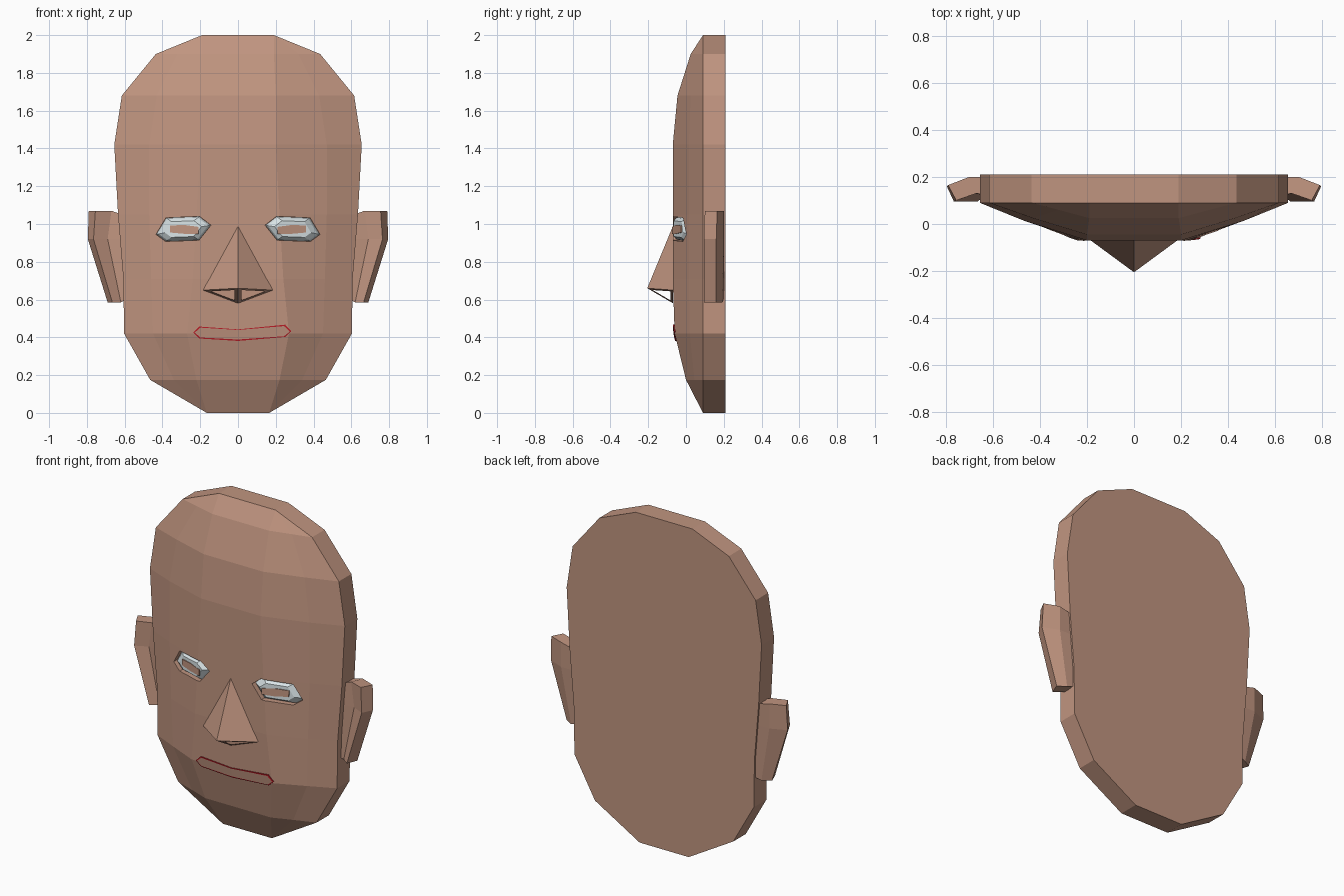
import bpy, bmesh
from mathutils import Vector
from mathutils.bvhtree import BVHTree

if "Cube" in bpy.data.objects:
    bpy.data.objects.remove(bpy.data.objects["Cube"])


def material(name, rgb):
    m = bpy.data.materials.new(name)
    m.diffuse_color = (*rgb, 1)
    m.use_nodes = True
    m.node_tree.nodes["Principled BSDF"].inputs["Base Color"].default_value = m.diffuse_color
    return m


SKIN = material("skin", (0.53, 0.30, 0.215))
WHITE = material("eye_white", (0.70, 0.78, 0.80))
RED = material("lip_red", (0.50, 0.012, 0.02))


def finish(name, bm, mats, recalc=True):
    bmesh.ops.remove_doubles(bm, verts=bm.verts, dist=0.0005)
    if recalc:
        bmesh.ops.recalc_face_normals(bm, faces=bm.faces)
    me = bpy.data.meshes.new(name)
    bm.to_mesh(me)
    bm.free()
    for m in mats:
        me.materials.append(m)
    ob = bpy.data.objects.new(name, me)
    bpy.context.collection.objects.link(ob)
    return ob


def loft(bm, rings, cap_start=True, cap_end=True, mats=None):
    """Bridge closed rings of points; mats gives a material index per band."""
    vs = [[bm.verts.new(p) for p in r] for r in rings]
    for k, (a, b) in enumerate(zip(vs, vs[1:])):
        n = len(a)
        for i in range(n):
            j = (i + 1) % n
            f = bm.faces.new((a[i], a[j], b[j], b[i]))
            f.material_index = mats[k] if mats else 0
    if cap_start:
        bm.faces.new(vs[0][::-1])
    if cap_end:
        f = bm.faces.new(vs[-1])
        f.material_index = mats[-1] if mats else 0


# Head: rows of (z, rim x, middle x, middle y, inner x, inner y)
RIM, BACK = 0.09, 0.21
rows = [
    (0.00, 0.165, 0.165, 0.09, 0.165, 0.09),
    (0.175, 0.465, 0.34, 0.045, 0.22, 0.0),
    (0.42, 0.603, 0.45, 0.02, 0.27, -0.06),
    (0.71, 0.607, 0.46, 0.015, 0.24, -0.07),
    (1.05, 0.635, 0.47, 0.015, 0.22, -0.07),
    (1.42, 0.655, 0.47, 0.015, 0.20, -0.07),
    (1.68, 0.615, 0.43, 0.025, 0.20, -0.045),
    (1.90, 0.435, 0.32, 0.06, 0.19, 0.025),
    (2.00, 0.19, 0.19, 0.09, 0.19, 0.09),
]
bm = bmesh.new()
rings = []
for z, xr, xm, ym, xi, yi in rows:
    half = [(xi, yi), (xm, ym), (xr, RIM), (xr, BACK)]
    rings.append([(-x, y, z) for x, y in half[::-1]] + [(x, y, z) for x, y in half])
verts = [[bm.verts.new(p) for p in r] for r in rings]
for a, b in zip(verts, verts[1:]):
    for i in range(8):
        j = (i + 1) % 8
        bm.faces.new((a[i], a[j], b[j], b[i]))
for r in (verts[0], verts[-1]):
    bm.faces.new((r[0], r[1], r[6], r[7]))
bmesh.ops.remove_doubles(bm, verts=bm.verts, dist=0.0005)
bmesh.ops.dissolve_degenerate(bm, edges=bm.edges, dist=0.0005)
tree = BVHTree.FromBMesh(bm)
head = finish("head", bm, [SKIN])


def surf(x, z):
    """y of the face surface at x, z."""
    return tree.ray_cast(Vector((x, -1, z)), Vector((0, 1, 0)))[0].y


def on_face(pts, depth):
    return [(x, surf(x, z) + depth, z) for x, z in pts]


def scaled(pts, s):
    cx = sum(p[0] for p in pts) / len(pts)
    cz = sum(p[1] for p in pts) / len(pts)
    return [(cx + (x - cx) * s, cz + (z - cz) * s) for x, z in pts]


# Eyes: recessed sockets, each holding a raised white with a small flat iris
eye_shape = [(0.132, 0.995), (0.197, 1.045), (0.388, 1.037),
             (0.445, 0.943), (0.39, 0.903), (0.20, 0.91)]
for side, label in ((1, "right"), (-1, "left")):
    pts = [(side * x, z) for x, z in eye_shape]
    hole = scaled(pts, 0.93)

    bm = bmesh.new()
    loft(bm, [[(x, -0.3, z) for x, z in hole], on_face(hole, 0.035)])
    cutter = finish("socket_cutter", bm, [SKIN])
    cutter.hide_render = True
    mod = head.modifiers.new("socket", "BOOLEAN")
    mod.operation, mod.solver, mod.object = "DIFFERENCE", "EXACT", cutter
    bpy.context.view_layer.objects.active = head
    bpy.ops.object.modifier_apply(modifier=mod.name)
    bpy.data.objects.remove(cutter)

    bm = bmesh.new()
    loft(bm, [on_face(scaled(pts, s), d) for s, d in
              ((0.92, 0.036), (0.84, 0.02), (0.62, 0.002))], cap_start=True)
    finish(label + "_eye_white", bm, [WHITE])

    iris = [(side * x, z) for x, z in
            ((0.21, 0.948), (0.21, 0.985), (0.285, 0.995), (0.36, 0.992),
             (0.36, 0.955), (0.285, 0.948))]
    bm = bmesh.new()
    loft(bm, [on_face(iris, 0.004), on_face(iris, -0.003)])
    finish(label + "_iris", bm, [SKIN])

# Nose: open pyramid with a triangular nostril hole on each lower face
bm = bmesh.new()
top, tip, base = Vector((0, -0.069, 0.99)), Vector((0, -0.205, 0.66)), Vector((0, -0.068, 0.58))
for side in (1, -1):
    wing = Vector((side * 0.185, -0.069, 0.65))
    order = (top, tip, wing) if side > 0 else (top, wing, tip)
    bm.faces.new([bm.verts.new(p) for p in order])
    tri = [tip, base, wing] if side > 0 else [tip, wing, base]
    mid = sum(tri, Vector()) / 3
    loft(bm, [tri, [mid + (p - mid) * 0.68 for p in tri]], False, False)
finish("nose", bm, [SKIN], recalc=False)

# Mouth: thin plate with a red border
lip = [(-0.237, 0.425), (-0.205, 0.457), (0, 0.442), (0.25, 0.467),
       (0.282, 0.432), (0.25, 0.402), (0, 0.381), (-0.205, 0.394)]
inner = [(x * 0.972 + 0.0006, 0.424 + (z - 0.424) * 0.83) for x, z in lip]
bm = bmesh.new()
loft(bm, [on_face(lip, 0.002), on_face(lip, -0.007), on_face(inner, -0.007)],
     cap_start=False, mats=[1, 1])
bm.faces.ensure_lookup_table()
bm.faces[-1].material_index = 0
# Split the lip face at the middle so it stays above the curved cheek
bmesh.ops.connect_verts(bm, verts=[v for v in bm.faces[-1].verts if abs(v.co.x) < 0.01])
finish("mouth", bm, [SKIN, RED])

# Ears: three sections of (z, root z, root x, front inner, front outer, back outer, back inner)
ear = [
    (1.07, 1.045, 0.60, (0.67, 0.13), (0.755, 0.10), (0.79, 0.165), (0.70, 0.20)),
    (0.92, 0.92, 0.59, (0.69, 0.13), (0.765, 0.095), (0.795, 0.16), (0.70, 0.20)),
    (0.585, 0.60, 0.59, (0.62, 0.13), (0.665, 0.095), (0.69, 0.16), (0.64, 0.19)),
]
for side, label in ((1, "right"), (-1, "left")):
    bm = bmesh.new()
    loft(bm, [[(side * xr, 0.12, zr)] + [(side * x, y, z) for x, y in p]
              + [(side * xr, 0.20, zr)] for z, zr, xr, *p in ear])
    finish(label + "_ear", bm, [SKIN])
